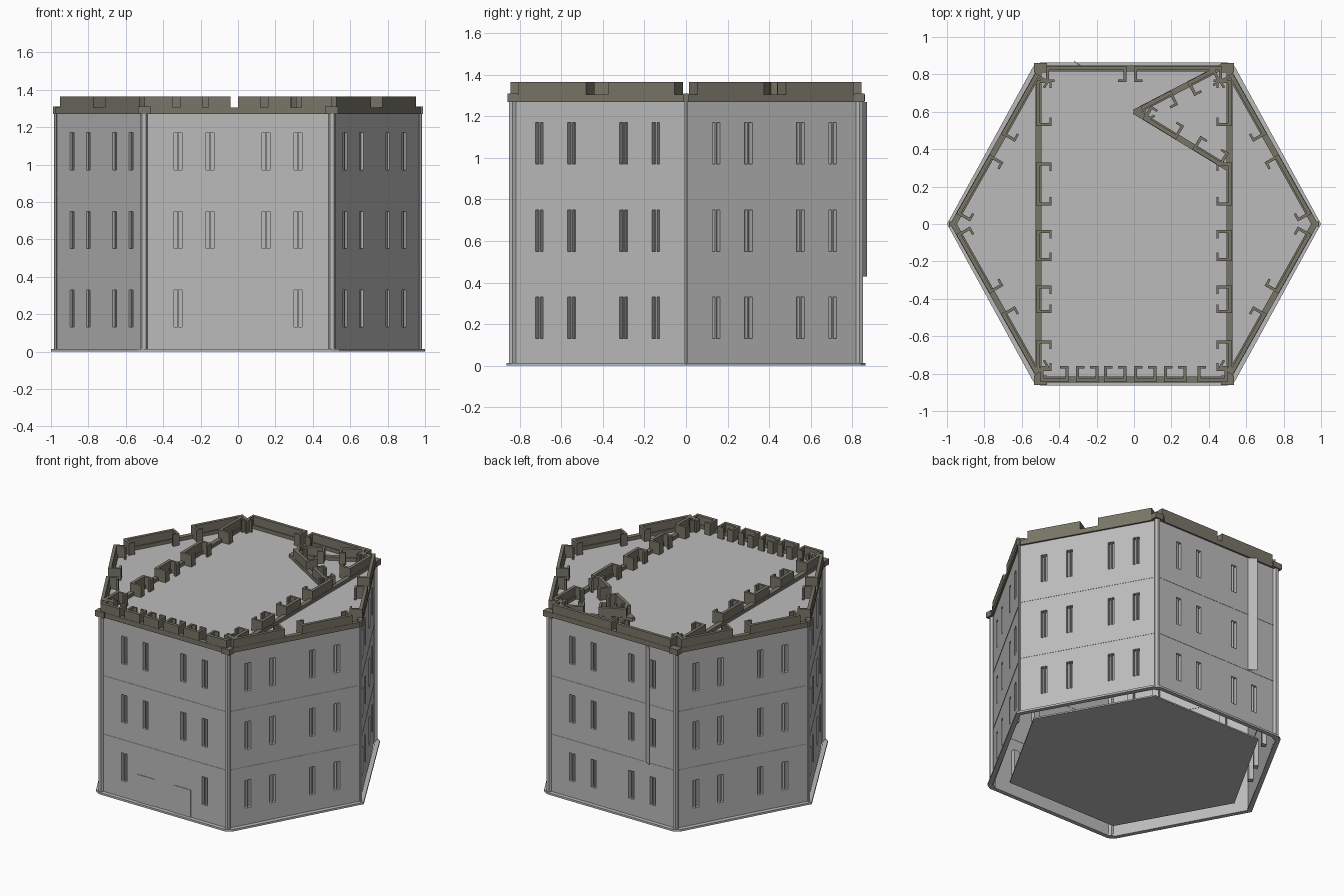
import bpy, bmesh, math
from mathutils import Matrix, Vector

if "Cube" in bpy.data.objects:
    bpy.data.objects.remove(bpy.data.objects["Cube"])


def material(name, rgb):
    m = bpy.data.materials.new(name)
    m.diffuse_color = (*rgb, 1)
    m.use_nodes = True
    m.node_tree.nodes["Principled BSDF"].inputs["Base Color"].default_value = m.diffuse_color
    return m


STONE = material("pale_grey_stone", (0.5, 0.5, 0.5))
TRIM = material("brown_grey_trim", (0.19, 0.178, 0.138))


def finish(bm, name, mat):
    me = bpy.data.meshes.new(name)
    bm.to_mesh(me)
    bm.free()
    me.materials.append(mat)
    ob = bpy.data.objects.new(name, me)
    bpy.context.collection.objects.link(ob)
    return ob


def frame(p, q):
    """Matrix with x along the edge p-q, y pointing outward, z up; and the edge length."""
    d = Vector((q[0] - p[0], q[1] - p[1], 0))
    u = d.normalized()
    n = Vector((u.y, -u.x, 0))
    m = Matrix(((u.x, n.x, 0, p[0]), (u.y, n.y, 0, p[1]), (0, 0, 1, 0), (0, 0, 0, 1)))
    return m, d.length


def box(bm, m, x0, x1, y0, y1, z0, z1):
    size = Matrix.Diagonal((x1 - x0, y1 - y0, z1 - z0, 1))
    mid = Matrix.Translation(((x0 + x1) / 2, (y0 + y1) / 2, (z0 + z1) / 2))
    vs = bmesh.ops.create_cube(bm, size=1, matrix=m @ mid @ size)["verts"]
    bmesh.ops.recalc_face_normals(bm, faces=list({f for v in vs for f in v.link_faces}))


def ngon(bm, pts, z):
    return bm.faces.new([bm.verts.new((x, y, z)) for x, y in pts])


# Hexagonal plan, counter-clockwise from the front left corner
PLAN = [(-0.5, -0.835), (0.5, -0.835), (0.97, 0), (0.5, 0.835), (-0.5, 0.835), (-0.97, 0)]
EDGES = [(PLAN[i], PLAN[(i + 1) % 6]) for i in range(6)]
FLAT, SIDE = (0.18, 0.35, 0.65, 0.82), (0.155, 0.34, 0.64, 0.826)
SIDE_REV = tuple(1 - f for f in reversed(SIDE))
SPOTS = [FLAT, SIDE, SIDE_REV, FLAT, SIDE, SIDE_REV]
ROWS = [(0.13, 0.33), (0.55, 0.75), (0.97, 1.17)]
HALF, DEPTH, WALL_TOP = 0.021, 0.03, 1.28

# Walls: grid panels whose window cells are pushed inward
walls, mullions, seams = bmesh.new(), bmesh.new(), bmesh.new()
for side, ((p, q), spots) in enumerate(zip(EDGES, SPOTS)):
    m, length = frame(p, q)
    us = [0] + [f * length + s * HALF for f in spots for s in (-1, 1)] + [length]
    zs = [0.0] + [z for row in ROWS for z in row] + [WALL_TOP]
    grid = [[walls.verts.new(m @ Vector((u, 0, z))) for u in us] for z in zs]
    openings = []
    for r in range(len(zs) - 1):
        for c in range(len(us) - 1):
            f = walls.faces.new((grid[r][c], grid[r][c + 1], grid[r + 1][c + 1], grid[r + 1][c]))
            doorway = side == 0 and r == 1 and c in (3, 5)
            if r % 2 and c % 2 and not doorway:
                openings.append(f)
                mid = (us[c] + us[c + 1]) / 2
                box(mullions, m, mid - 0.003, mid + 0.003, -DEPTH, -0.004, zs[r], zs[r + 1])
    inward = -(m.to_3x3() @ Vector((0, 1, 0))) * DEPTH
    for f in bmesh.ops.extrude_discrete_faces(walls, faces=openings)["faces"]:
        bmesh.ops.translate(walls, verts=f.verts, vec=inward)
    for z in (0.425, 0.845):
        box(seams, m, 0, length, -0.002, 0.002, z - 0.002, z + 0.002)
finish(walls, "walls", STONE)
finish(mullions, "window_bars", STONE)
finish(seams, "storey_seams", STONE)

# Doors on the front
doors = bmesh.new()
m, _ = frame(*EDGES[0])
for x in (-0.145, 0.143):
    box(doors, m, x + 0.5 - 0.067, x + 0.5 + 0.067, 0, 0.004, 0.01, 0.21)
finish(doors, "doors", STONE)

# Corner posts
posts = bmesh.new()
for x, y in PLAN:
    r = 0.02 if y else 0.008
    turn = Matrix.Translation((x * 1.006, y, WALL_TOP / 2)) @ Matrix.Rotation(math.pi / 6, 4, "Z")
    bmesh.ops.create_cone(posts, cap_ends=True, segments=6, radius1=r, radius2=r,
                          depth=WALL_TOP, matrix=turn)
finish(posts, "corner_posts", STONE)

# Loose upright fin on the back wall
fin = bmesh.new()
m, _ = frame((-0.27, 0.835), (-0.32, 0.87))
box(fin, m, 0, 0.06, -0.002, 0.002, 0.43, 1.27)
finish(fin, "back_fin", STONE)

# Plinth ring around the foot
plinth = bmesh.new()
outer = [(-0.5, -0.863), (0.5, -0.863), (0.54, -0.84), (1, 0), (0.54, 0.84),
         (0.5, 0.863), (-0.5, 0.863), (-0.54, 0.84), (-1, 0), (-0.54, -0.84)]
loops = [[plinth.verts.new((x * s, y * s, z)) for x, y in outer]
         for s, z in ((0.965, 0), (1, 0), (1, 0.014), (0.965, 0.014))]
for a in range(4):
    for i in range(10):
        j, A, B = (i + 1) % 10, loops[a], loops[(a + 1) % 4]
        plinth.faces.new((A[i], A[j], B[j], B[i]))
bmesh.ops.recalc_face_normals(plinth, faces=plinth.faces)
finish(plinth, "plinth", STONE)

# Ground floor slab (inset from the walls) and roof deck
for name, s, z, t in (("floor_slab", 0.88, 0.012, 0.01), ("roof_deck", 1.0, 1.268, 0.012)):
    bm = bmesh.new()
    f = ngon(bm, [(x * s, y * s) for x, y in PLAN], z)
    top = bmesh.ops.extrude_face_region(bm, geom=[f])["geom"]
    bmesh.ops.translate(bm, verts=[v for v in top if isinstance(v, bmesh.types.BMVert)],
                        vec=(0, 0, t))
    bmesh.ops.recalc_face_normals(bm, faces=bm.faces)
    finish(bm, name, STONE)


def parapet(name, p, q, merlons, base=1.27):
    """Low curb along p-q; each merlon is a raised plate with two inward hooked ends."""
    m, length = frame(p, q)
    bm = bmesh.new()
    box(bm, m, 0, length, -0.02, 0.012, base, 1.305)
    for a, b in merlons:
        a, b = a * length, b * length
        box(bm, m, a, b, -0.012, 0.01, 1.285, 1.365)
        for x, s in ((a, 1), (b, -1)):
            box(bm, m, min(x, x + s * 0.016), max(x, x + s * 0.016), -0.075, -0.012, 1.28, 1.365)
            box(bm, m, min(x, x + s * 0.045), max(x, x + s * 0.045), -0.075, -0.062, 1.28, 1.365)
    finish(bm, name, TRIM)


# Parapets around the edge
near, far = [(0.04, 0.43), (0.56, 0.94)], [(0.06, 0.44), (0.57, 0.96)]
front = [(0.0, 0.15), (0.19, 0.31), (0.34, 0.46), (0.5, 0.62), (0.66, 0.78), (0.84, 1.0)]
back = [(0.03, 0.5), (0.54, 0.97)]
for name, edge, merlons in zip(
        ("front", "right_front", "right_back", "back", "left_back", "left_front"),
        EDGES, (front, near, far, back, near, far)):
    parapet(name + "_parapet", *edge, merlons)

# Parapet corner blocks
corners = bmesh.new()
for x, y in PLAN:
    r = 0.035 if y else 0.018
    box(corners, Matrix.Translation((x, y, 0)), -r, r, -r * 0.7, r * 0.7, 1.27, 1.31)
finish(corners, "parapet_corners", TRIM)

# Inner parapets across the roof and the angled pair at the back right
row = [(0.02, 0.12), (0.21, 0.3), (0.38, 0.48), (0.56, 0.7), (0.82, 0.97)]
row_rev = [(1 - b, 1 - a) for a, b in row]
parapet("left_inner_parapet", (-0.515, 0.82), (-0.515, -0.82), row_rev, 1.275)
parapet("right_inner_parapet", (0.515, -0.82), (0.515, 0.82), row, 1.275)
parapet("angled_parapet_back", (0.48, 0.85), (0.0, 0.6), [(0.1, 0.4), (0.58, 0.92)], 1.275)
parapet("angled_parapet_front", (0.51, 0.29), (0.0, 0.6), [(0.08, 0.38), (0.55, 0.9)], 1.275)
# the front angled run carries its hooks on the side facing the front
ob = bpy.data.objects["angled_parapet_front"]
d = Vector((-0.51, 0.31, 0)).normalized()
n = Vector((d.y, -d.x, 0))
flip = Matrix.Scale(-1, 4, n)
pivot = Matrix.Translation((0, 0.6, 0))
ob.data.transform(pivot @ flip @ pivot.inverted())
ob.data.flip_normals()
